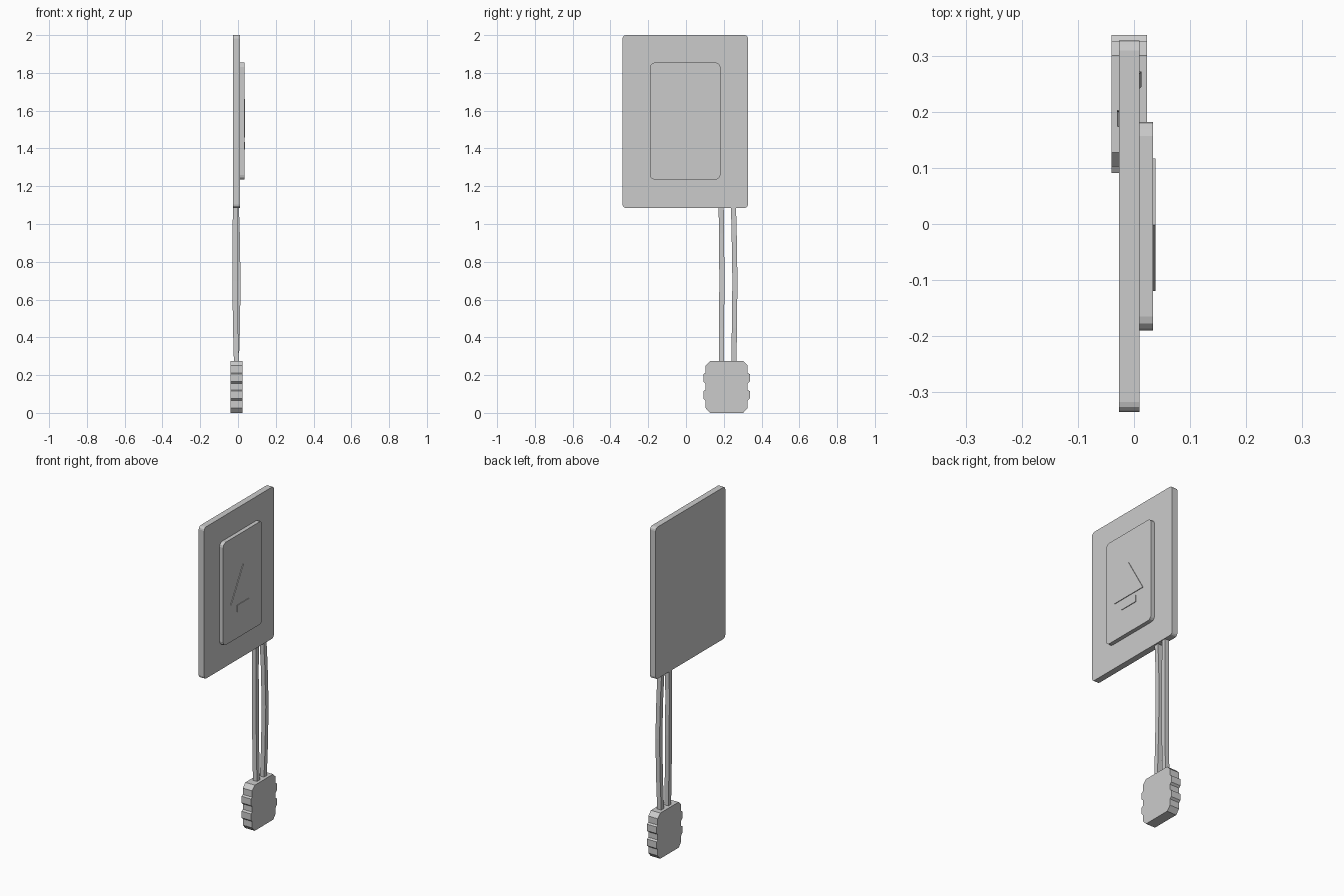
import bpy, bmesh, math

if "Cube" in bpy.data.objects:
    bpy.data.objects.remove(bpy.data.objects["Cube"])


def make_object(name, bm):
    bmesh.ops.recalc_face_normals(bm, faces=bm.faces[:])
    mesh = bpy.data.meshes.new(name)
    bm.to_mesh(mesh)
    bm.free()
    obj = bpy.data.objects.new(name, mesh)
    bpy.context.collection.objects.link(obj)
    return obj


def extrude_profile(name, outline, x0, x1):
    """Extrude a (y, z) outline from x0 to x1."""
    bm = bmesh.new()
    face = bm.faces.new([bm.verts.new((x0, y, z)) for y, z in outline])
    new = bmesh.ops.extrude_face_region(bm, geom=[face])["geom"]
    moved = [v for v in new if isinstance(v, bmesh.types.BMVert)]
    bmesh.ops.translate(bm, verts=moved, vec=(x1 - x0, 0, 0))
    # keep the back cap closed
    if not any(all(abs(v.co.x - x0) < 1e-6 for v in f.verts) for f in bm.faces):
        bm.faces.new([v for v in bm.verts if abs(v.co.x - x0) < 1e-6][:len(outline)])
    return make_object(name, bm)


def rounded_rect(y0, y1, z0, z1, r, steps=3):
    pts = []
    corners = [(y1 - r, z1 - r), (y0 + r, z1 - r), (y0 + r, z0 + r), (y1 - r, z0 + r)]
    for i, (cy, cz) in enumerate(corners):
        for s in range(steps + 1):
            a = math.pi / 2 * (i + s / steps)
            pts.append((cy + r * math.cos(a), cz + r * math.sin(a)))
    return pts


def square_wire(name, path, half):
    """Sweep a square section along a near-vertical path."""
    bm = bmesh.new()
    rings = [[bm.verts.new((x + sx * half, y + sy * half, z))
              for sx, sy in ((-1, -1), (1, -1), (1, 1), (-1, 1))] for x, y, z in path]
    for a, b in zip(rings, rings[1:]):
        for i in range(4):
            j = (i + 1) % 4
            bm.faces.new((a[i], a[j], b[j], b[i]))
    bm.faces.new(rings[0])
    bm.faces.new(rings[-1])
    return make_object(name, bm)


# Wall plate and raised button panel
extrude_profile("wall_plate", rounded_rect(-0.336, 0.328, 1.085, 2.0, 0.018), -0.027, 0.010)
extrude_profile("button_panel", rounded_rect(-0.19, 0.182, 1.235, 1.855, 0.025), 0.010, 0.034)

# Raised triangle and bar markers on the panel
extrude_profile("marker_triangle", [(-0.12, 1.458), (0.117, 1.458), (-0.002, 1.663)], 0.033, 0.038)
extrude_profile("marker_bar", [(-0.06, 1.395), (0.057, 1.395), (0.057, 1.435), (-0.06, 1.435)],
                0.033, 0.038)

# Two slightly bent wires
square_wire("wire_inner", [(-0.008, 0.187, 0.26), (-0.013, 0.188, 0.45), (-0.0165, 0.190, 0.70),
                           (-0.0165, 0.188, 0.95), (-0.012, 0.186, 1.10)], 0.0135)
square_wire("wire_outer", [(-0.009, 0.254, 0.26), (-0.003, 0.256, 0.45), (0.0, 0.259, 0.70),
                           (-0.004, 0.255, 0.95), (-0.009, 0.251, 1.10)], 0.0135)

# Plug with chamfered corners and ribbed grip sides
half_side = [(0.087, 0.275), (0.112, 0.25), (0.112, 0.212), (0.123, 0.205), (0.123, 0.165),
             (0.112, 0.155), (0.112, 0.122), (0.123, 0.115), (0.123, 0.075), (0.112, 0.065),
             (0.112, 0.027), (0.088, 0.0)]
centre = 0.2145
plug = [(centre + d, z) for d, z in half_side] + [(centre - d, z) for d, z in reversed(half_side)]
extrude_profile("wire_plug", plug, -0.04, 0.023)
